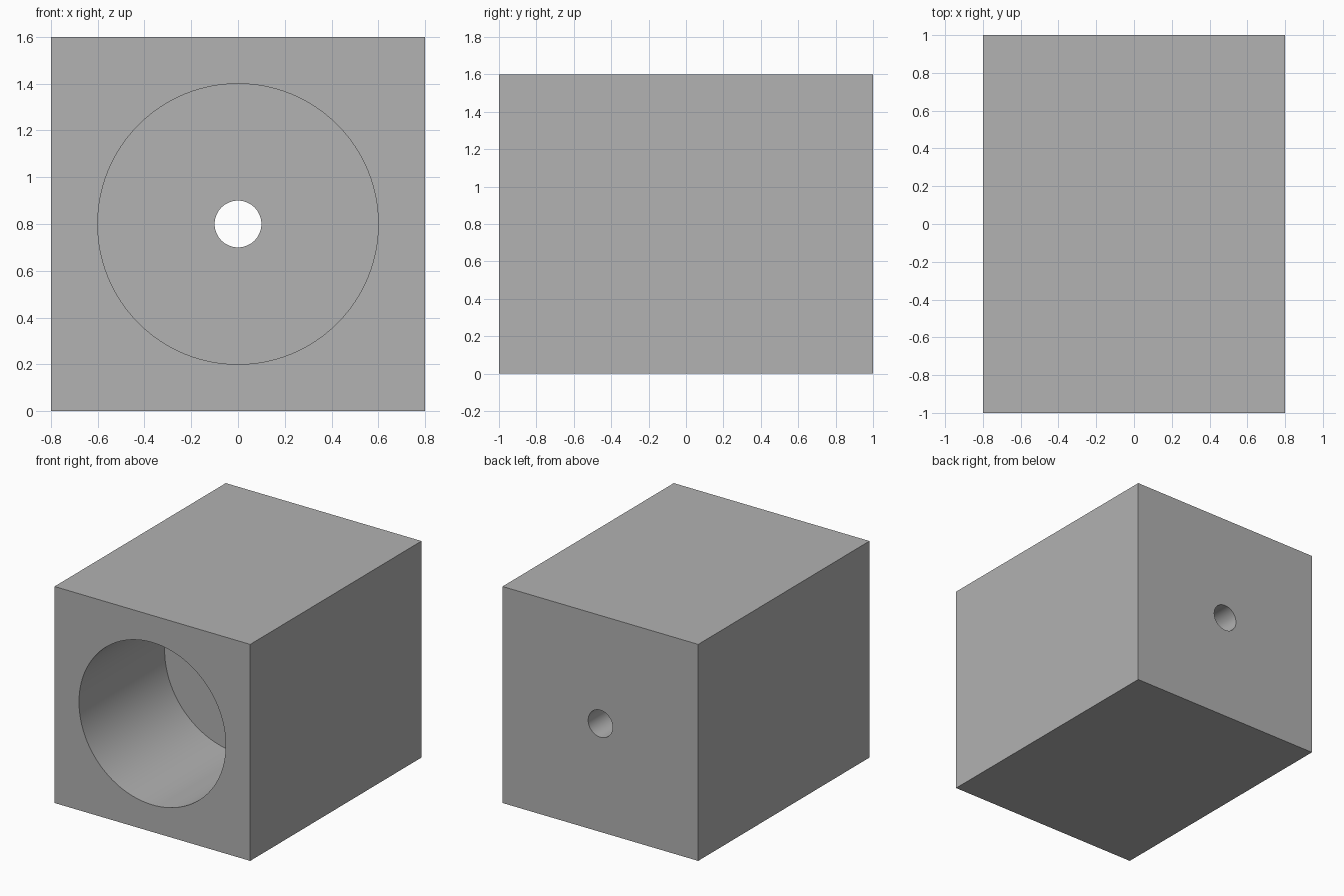
import bpy
import math

default_cube = bpy.data.objects.get("Cube")
if default_cube:
    bpy.data.objects.remove(default_cube, do_unlink=True)

WIDTH, LENGTH, HEIGHT = 1.6, 2.0, 1.6
AXIS_Z = HEIGHT / 2

# Plain grey material
grey = bpy.data.materials.new("plain_grey")
grey.use_nodes = True
colour = (0.445, 0.445, 0.445, 1.0)
grey.diffuse_color = colour
grey.node_tree.nodes["Principled BSDF"].inputs["Base Color"].default_value = colour

# Solid block
bpy.ops.mesh.primitive_cube_add(size=1, location=(0, 0, AXIS_Z))
block = bpy.context.object
block.name = "bored_block"
block.scale = (WIDTH, LENGTH, HEIGHT)
bpy.ops.object.transform_apply(location=False, rotation=False, scale=True)
block.data.materials.append(grey)


def drill(name, radius, y_start, y_end):
    """Cut a round hole along y through the middle of the block."""
    bpy.ops.mesh.primitive_cylinder_add(
        vertices=96, radius=radius, depth=y_end - y_start,
        location=(0, (y_start + y_end) / 2, AXIS_Z),
        rotation=(math.pi / 2, 0, 0))
    cutter = bpy.context.object
    cutter.name = name
    cutter.hide_render = True
    cutter.data.materials.append(grey)

    bpy.ops.object.select_all(action="DESELECT")
    block.select_set(True)
    bpy.context.view_layer.objects.active = block
    cut = block.modifiers.new(name, "BOOLEAN")
    cut.operation = "DIFFERENCE"
    cut.solver = "EXACT"
    cut.object = cutter
    bpy.ops.object.modifier_apply(modifier=cut.name)
    bpy.data.objects.remove(cutter, do_unlink=True)


# Wide bore from the front to mid-length, then a narrow hole out of the back
drill("wide_bore_cutter", 0.6, -1.2, 0.0)
drill("narrow_hole_cutter", 0.1, -0.2, 1.2)

# Smooth bore walls with crisp rims
bpy.ops.object.shade_smooth_by_angle(angle=math.radians(30))
